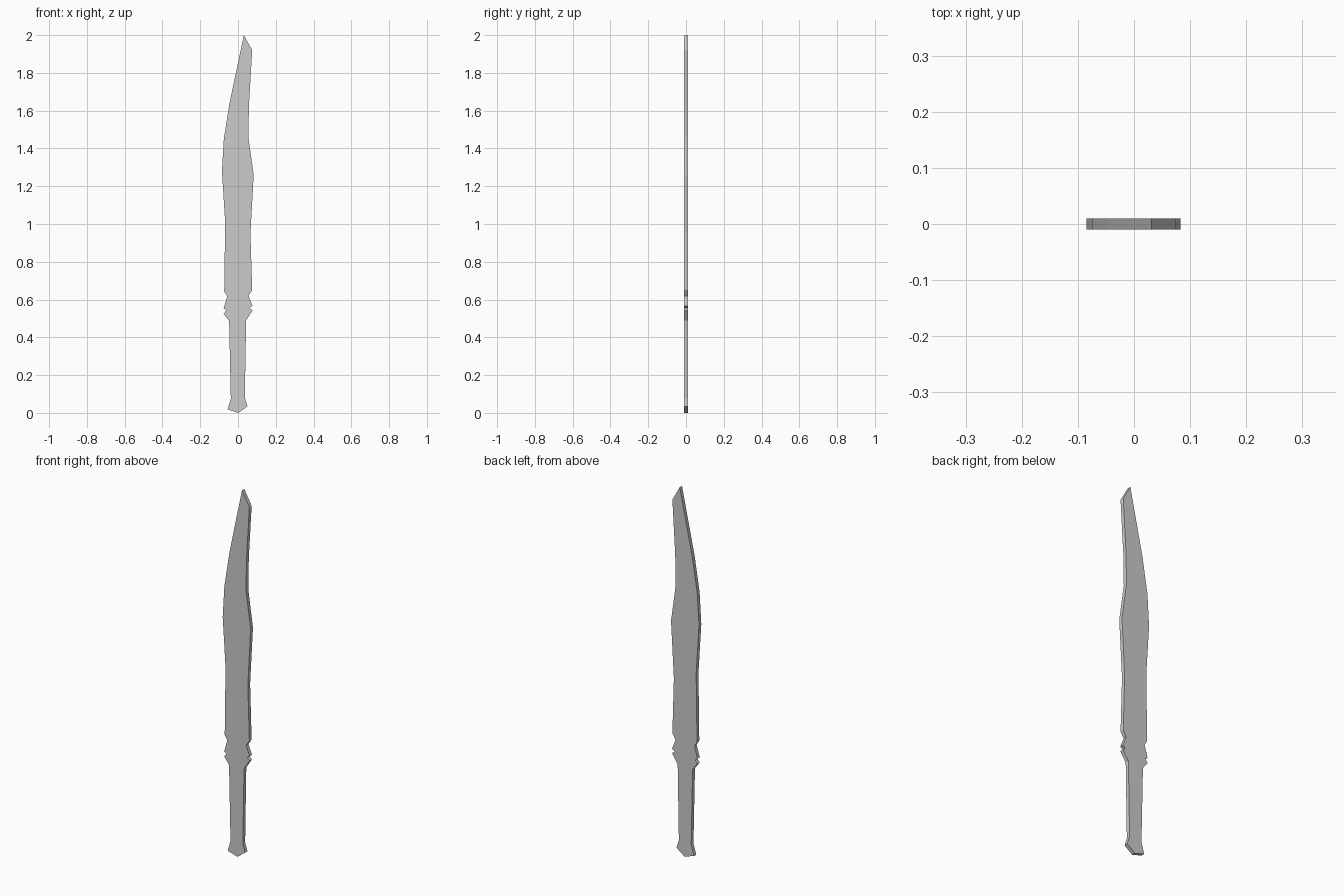
import bpy, bmesh
from mathutils import Vector

if "Cube" in bpy.data.objects:
    bpy.data.objects.remove(bpy.data.objects["Cube"])

THICKNESS = 0.02

# Outline sections as (x, z), running up the right edge and down the left
pommel_right = [(0.003, 0.0), (0.05, 0.035), (0.036, 0.08)]
guard_right = [(0.043, 0.49), (0.077, 0.542), (0.062, 0.556), (0.077, 0.566),
               (0.056, 0.62), (0.075, 0.65)]
blade = [(0.066, 0.95), (0.083, 1.26), (0.055, 1.46), (0.058, 1.63),
         (0.075, 1.92), (0.031, 2.0),
         (-0.045, 1.64), (-0.075, 1.45), (-0.085, 1.28), (-0.068, 1.01)]
guard_left = [(-0.073, 0.643), (-0.057, 0.617), (-0.076, 0.553),
              (-0.062, 0.543), (-0.076, 0.525), (-0.047, 0.487)]
pommel_left = [(-0.038, 0.075), (-0.055, 0.018)]


def extrude_profile(name, points, depth):
    """Flat profile in the xz plane, extruded along y and centred."""
    bm = bmesh.new()
    face = bm.faces.new([bm.verts.new((x, -depth / 2, z)) for x, z in points])
    result = bmesh.ops.extrude_face_region(bm, geom=[face], use_keep_orig=True)
    verts = [g for g in result["geom"] if isinstance(g, bmesh.types.BMVert)]
    bmesh.ops.translate(bm, verts=verts, vec=Vector((0, depth, 0)))
    bmesh.ops.recalc_face_normals(bm, faces=bm.faces)
    mesh = bpy.data.meshes.new(name)
    bm.to_mesh(mesh)
    bm.free()
    obj = bpy.data.objects.new(name, mesh)
    bpy.context.collection.objects.link(obj)
    return obj


# One-piece flat sword: pommel, grip, notched guard and curved blade
extrude_profile("sword",
                pommel_right + guard_right + blade + guard_left + pommel_left,
                THICKNESS)
